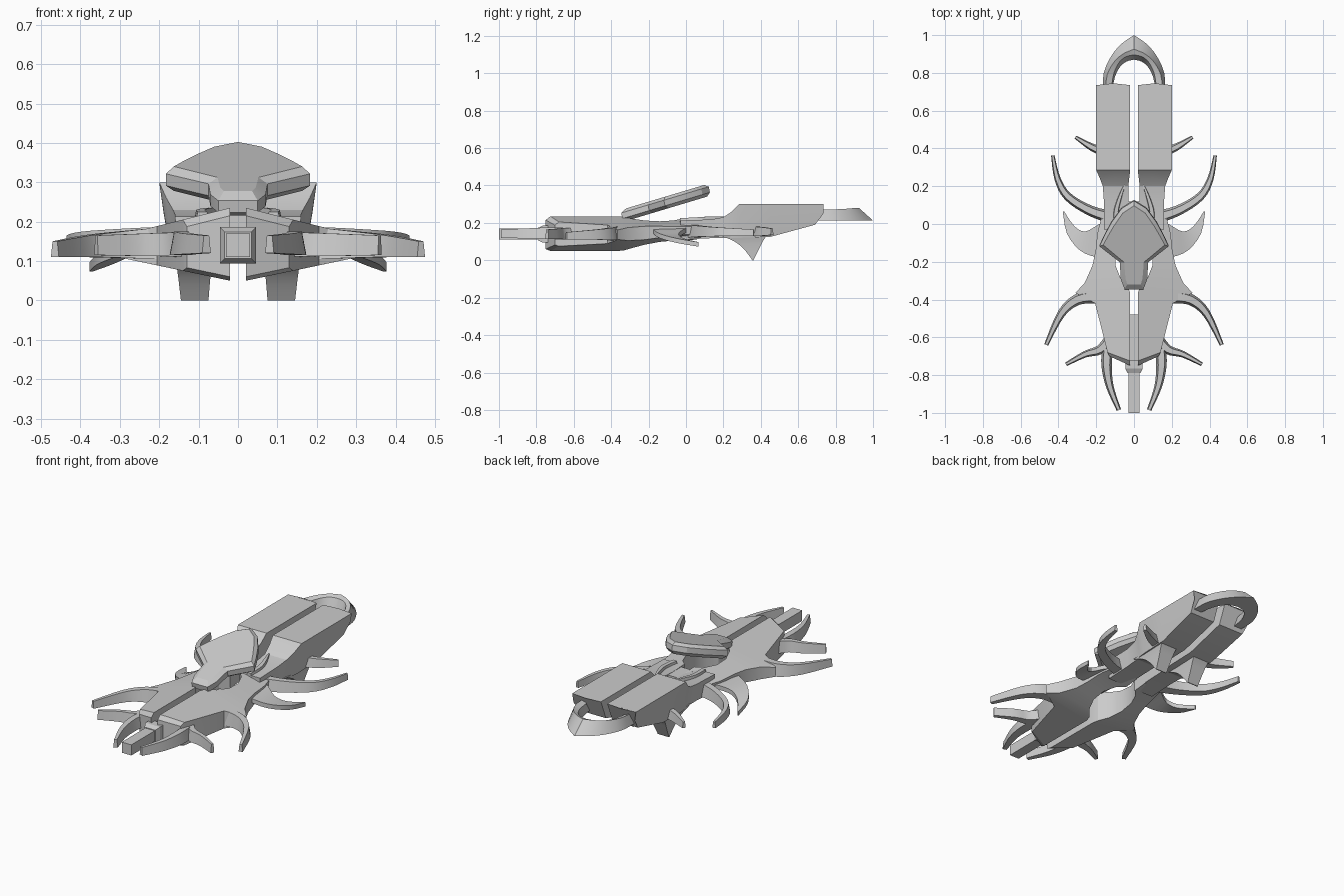
import bpy, bmesh, math
from mathutils import Vector


def loft(name, sections, mirror=False):
    """Skin a list of equal-length closed sections, capping both ends."""
    bm = bmesh.new()
    rings = [[bm.verts.new(p) for p in s] for s in sections]
    n = len(rings[0])
    for a, b in zip(rings, rings[1:]):
        for i in range(n):
            j = (i + 1) % n
            bm.faces.new((a[i], a[j], b[j], b[i]))
    bm.faces.new(rings[0])
    bm.faces.new(rings[-1])
    bmesh.ops.recalc_face_normals(bm, faces=bm.faces)
    me = bpy.data.meshes.new(name)
    bm.to_mesh(me)
    bm.free()
    ob = bpy.data.objects.new(name, me)
    bpy.context.collection.objects.link(ob)
    if mirror:
        ob.modifiers.new("Mirror", 'MIRROR').use_mirror_merge = False
    return ob


def smooth(rows, n=4):
    """Catmull-Rom interpolation of rows of numbers."""
    out = []
    for i in range(len(rows) - 1):
        quad = [Vector(rows[max(i - 1, 0)]), Vector(rows[i]),
                Vector(rows[i + 1]), Vector(rows[min(i + 2, len(rows) - 1)])]
        a, b, c, d = quad
        for k in range(n):
            t = k / n
            out.append(0.5 * (2 * b + (c - a) * t + (2 * a - 5 * b + 4 * c - d) * t * t
                              + (3 * b - a - 3 * c + d) * t ** 3))
    return out + [Vector(rows[-1])]


def spike(name, rows):
    """Tapered curved blade; rows are x, y, width, bottom z, top z."""
    rows = smooth(rows)
    secs = []
    for i, (x, y, w, z0, z1) in enumerate(rows):
        a, b = rows[max(i - 1, 0)], rows[min(i + 1, len(rows) - 1)]
        t = Vector((b[0] - a[0], b[1] - a[1])).normalized()
        nx, ny = -t.y * w / 2, t.x * w / 2
        secs.append([(x + nx, y + ny, z0), (x - nx, y - ny, z0),
                     (x - nx * .6, y - ny * .6, z1), (x + nx * .6, y + ny * .6, z1)])
    return loft(name, secs, True)


def box(x0, x1, y, z0, z1):
    return [(x0, y, z0), (x1, y, z0), (x1, y, z1), (x0, y, z1)]


# Front hull halves: wedge section, flared shoulders, scooped inner edge
hull = [  # y inner, y outer, x inner, x outer, top z, bottom z
    (-.75, -.70, .02, .13, .215, .06), (-.725, -.68, .02, .14, .235, .05),
    (-.43, -.42, .02, .206, .235, .05), (-.37, -.385, .02, .27, .235, .05),
    (-.335, -.365, .03, .31, .235, .05), (-.29, -.31, .07, .26, .235, .055),
    (-.22, -.22, .098, .22, .232, .068), (-.14, -.14, .098, .203, .228, .083),
    (-.07, -.07, .07, .196, .225, .095), (-.03, -.03, .03, .19, .223, .1),
    (.06, .06, .03, .165, .218, .11)]
secs = []
for yi, yo, xi, xo, zt, zb in hull:
    dt, db = .25 * (xo - .02), .21 * (xo - .02)
    secs.append([(xi, yi, zb + .2 * (xi - .02)), (xo, yo, zb + db),
                 (xo, yo, zt - dt), (xi, yi, zt - .25 * (xi - .02))])
loft("front_hull", secs, True)

# Rear hull halves: raised block narrowing forward into the waist
rear = [  # top y, bottom y, x inner, top x outer, bottom x outer, top z, bottom z
    (-.03, -.03, .03, .16, .15, .213, .11), (.13, .13, .03, .16, .15, .218, .118),
    (.20, .20, .03, .165, .155, .23, .12), (.245, .245, .025, .182, .165, .26, .12),
    (.285, .285, .02, .2, .17, .3, .12), (.45, .45, .02, .2, .172, .3, .125),
    (.735, .69, .02, .2, .18, .3, .19)]
loft("rear_hull", [[(xi, yb, zb), (xb, yb, zb), (xb + .6 * (xt - xb), yt, zb + .55 * (zt - zb)),
                    (xt, yt, zt), ((xi + xt) / 2, yt + (.01 if yt > .7 else 0), zt), (xi, yt, zt)]
                   for yt, yb, xi, xt, xb, zt, zb in rear], True)

# Downward keel fins
keel = smooth([(.13, .19, .43, .06, .165), (.10, .26, .41, .065, .158),
               (.06, .31, .39, .07, .152), (0, .355, .36, .075, .145)], 3)
loft("keel_fin", [[(x0, y0, z), (x1, y0, z), (x1, y1, z), (x0, y1, z)]
                  for z, y0, y1, x0, x1 in keel], True)

# Central beam, collar and joining block
loft("nose_beam", [box(-.03, .03, -1, .11, .17), box(-.03, .03, -.48, .11, .17)])
loft("beam_collar", [box(-.034, .034, -.79, .106, .174), box(-.046, .046, -.765, .094, .186),
                     box(-.046, .046, -.72, .094, .186)])
loft("hull_joint", [box(-.05, .05, 0, .185, .215), box(-.05, .05, .12, .185, .215)])

# Rear arch: triangular section swept around a pointed horseshoe
arch = smooth([  # outer xy, ridge xy, inner xy, ridge z
    (.165, .70, .15, .70, .115, .70, .27), (.16, .80, .142, .79, .102, .775, .272),
    (.12, .89, .10, .865, .075, .83, .276), (.065, .955, .05, .905, .04, .86, .28),
    (0, 1.0, 0, .925, 0, .87, .28)], 3)
half = [[(r[0], r[1], .212), (r[2], r[3], r[6]), (r[4] + .004, r[5] + .025, r[6] - .01),
         (r[4], r[5], .212)] for r in arch]
loft("rear_arch", half + [[(-x, y, z) for x, y, z in s] for s in half[-2::-1]])

# Tilted bridge shield with bevelled rim
rim = [(0, .125), (.065, .085), (.12, .01), (.155, -.055), (.183, -.115),
       (.075, -.2), (.07, -.29), (.05, -.343)]
face = [(0, .105), (.06, .065), (.108, -.005), (.14, -.06), (.163, -.103),
        (.052, -.195), (.045, -.28), (.036, -.312)]


def shield_level(pts, h, dy):
    full = pts + [(-x, y) for x, y in reversed(pts[1:])]
    return [(x, y + dy, h + .3 * y) for x, y in full]


loft("bridge_shield", [shield_level(face, .309, .008), shield_level(rim, .326, .003),
                       shield_level(rim, .356, -.003), shield_level(face, .371, -.008)])

# Front mandibles
spike("mandible", [(.14, -.66, .06, .115, .175), (.145, -.75, .055, .115, .175),
                   (.128, -.86, .04, .117, .17), (.08, -.985, .024, .12, .165)])

# Side spikes, front to back
spike("nose_spike", [(.12, -.60, .06, .11, .175), (.18, -.665, .05, .112, .172),
                     (.26, -.69, .035, .113, .169), (.36, -.743, .02, .115, .165)])
spike("shoulder_spike", [(.20, -.385, .07, .105, .185), (.30, -.40, .06, .108, .175),
                         (.385, -.475, .043, .11, .165), (.465, -.64, .022, .11, .15)])
spike("waist_spike", [(.10, .03, .07, .12, .19), (.23, .07, .055, .125, .185),
                      (.35, .145, .045, .128, .178), (.405, .24, .033, .13, .172),
                      (.43, .363, .018, .13, .165)])
spike("rear_spike", [(.14, .375, .05, .13, .18), (.22, .405, .04, .13, .178),
                     (.31, .46, .018, .135, .17)])

# Crescent side fins sloping downward
fin = smooth([  # outer xy, inner xy, z
    (.15, -.18, .15, .02, .165), (.2, -.176, .2, -.01, .155), (.286, -.14, .26, -.04, .13),
    (.355, -.05, .315, -.012, .105), (.377, .067, .37, .067, .085)], 3)
loft("side_fin", [[(a, b, z - .012), (c, d, z - .012), (c, d, z + .012), (a, b, z + .012)]
                  for a, b, c, d, z in fin], True)

# Small horns on the waist behind the shield
spike("waist_horn", [(.09, -.03, .04, .19, .225), (.095, .06, .035, .195, .23),
                     (.075, .14, .025, .2, .235), (.05, .205, .012, .21, .235)])

bpy.ops.object.select_all(action='SELECT')
bpy.context.view_layer.objects.active = bpy.data.objects["front_hull"]
bpy.ops.object.shade_smooth_by_angle(angle=math.radians(22))
